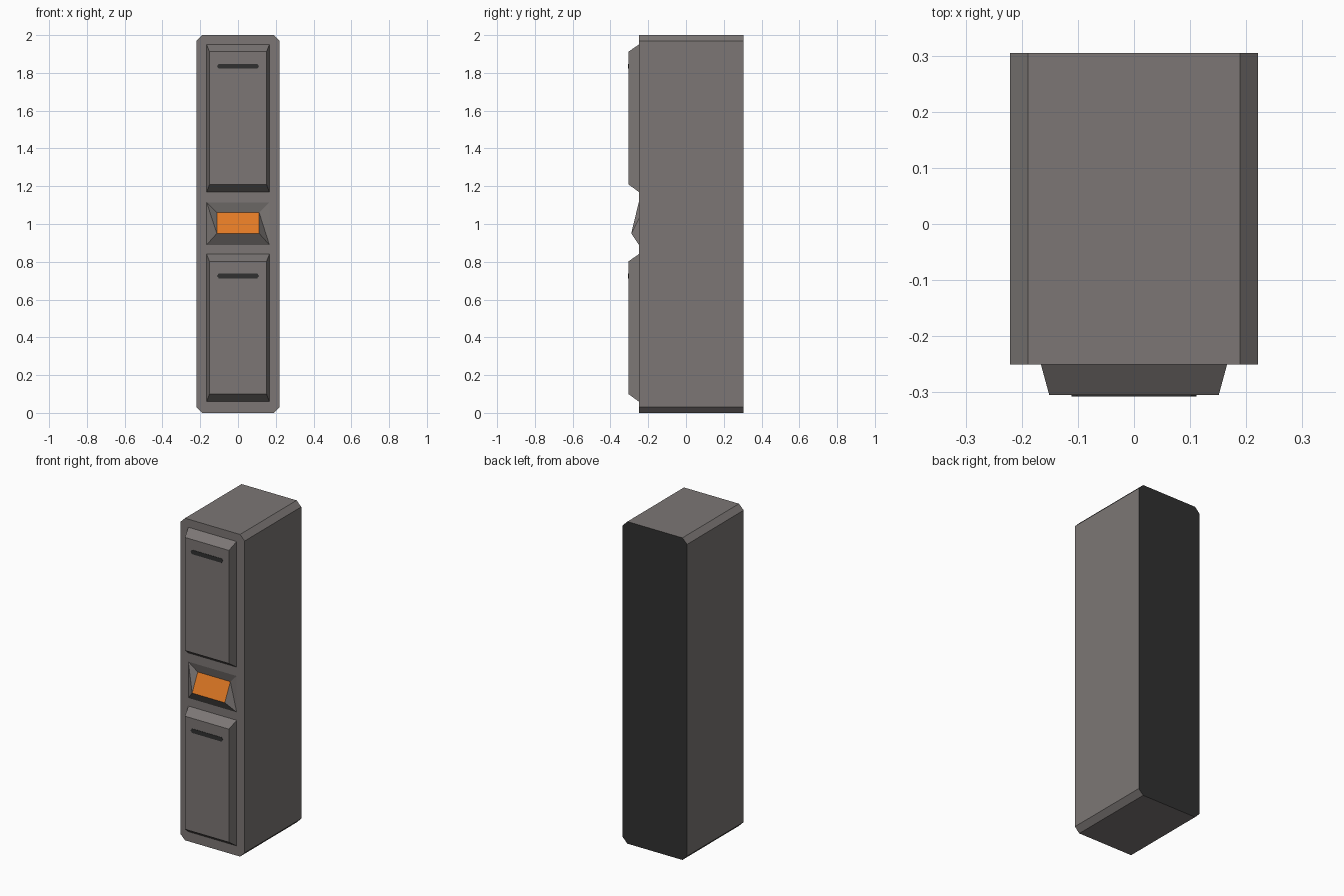
import bpy, bmesh

if "Cube" in bpy.data.objects:
    bpy.data.objects.remove(bpy.data.objects["Cube"])


def material(name, rgb):
    m = bpy.data.materials.new(name)
    m.diffuse_color = (*rgb, 1)
    m.use_nodes = True
    m.node_tree.nodes["Principled BSDF"].inputs["Base Color"].default_value = m.diffuse_color
    return m


GREY = material("warm grey", (0.20, 0.183, 0.177))
DARK = material("near black", (0.03, 0.03, 0.03))
ORANGE = material("orange", (0.75, 0.19, 0.018))


def add_object(name, bm, mats):
    me = bpy.data.meshes.new(name)
    bm.to_mesh(me)
    bm.free()
    for m in mats:
        me.materials.append(m)
    ob = bpy.data.objects.new(name, me)
    bpy.context.collection.objects.link(ob)
    return ob


def loft(name, rings, mats):
    """Closed solid through two rings of (x, y, z) points."""
    bm = bmesh.new()
    a, b = [[bm.verts.new(p) for p in r] for r in rings]
    n = len(a)
    bm.faces.new(a)
    bm.faces.new(b)
    for i in range(n):
        j = (i + 1) % n
        bm.faces.new((a[i], a[j], b[j], b[i]))
    bmesh.ops.recalc_face_normals(bm, faces=bm.faces)
    return add_object(name, bm, mats)


def rect(w, y, z0, z1):
    return [(-w, y, z0), (w, y, z0), (w, y, z1), (-w, y, z1)]


FRONT, BACK, FACE = -0.25, 0.305, -0.305

# Main casing: chamfered profile extruded front to back, dark rear face
w, h, c = 0.221, 2.0, 0.032
profile = [(-w, c), (-w + c, 0), (w - c, 0), (w, c),
           (w, h - c), (w - c, h), (-w + c, h), (-w, h - c)]
casing = loft("casing", [[(x, y, z) for x, z in profile] for y in (FRONT, BACK)],
              [GREY, DARK])
for p in casing.data.polygons:
    p.material_index = 1 if p.normal.y > 0.9 else 0

# Pocket in the casing for the light
pocket = loft("pocket_cutter", [rect(0.166, -0.35, 0.89, 1.115),
                                rect(0.166, -0.20, 0.89, 1.115)], [GREY])
pocket.hide_render = True
pocket.hide_viewport = True
cut = casing.modifiers.new("pocket", 'BOOLEAN')
cut.operation = 'DIFFERENCE'
cut.solver = 'EXACT'
cut.object = pocket

# Two raised doors, each with a thin pointed slot
for name, z in (("upper", 1.17), ("lower", 0.06)):
    loft(name + "_door", [rect(0.166, FRONT, z, z + 0.78),
                          rect(0.151, FACE, z + 0.04, z + 0.742)], [GREY])
    zc = z + 0.665
    slot = [(-0.111, zc), (-0.102, zc - 0.013), (0.102, zc - 0.013),
            (0.111, zc), (0.102, zc + 0.013), (-0.102, zc + 0.013)]
    loft(name + "_slot", [[(x, y, s) for x, s in slot]
                          for y in (FACE + 0.002, FACE - 0.002)], [DARK])

# Tilted light: orange face leaning back into the pocket, grey sloped surround
bm = bmesh.new()
o = [bm.verts.new(p) for p in rect(0.166, FRONT, 0.89, 1.115)]
t = [bm.verts.new(p) for p in [(-0.112, -0.29, 0.95), (0.112, -0.29, 0.95),
                               (0.112, -0.235, 1.06), (-0.112, -0.235, 1.06)]]
bm.faces.new(t).material_index = 1
for i in range(4):
    j = (i + 1) % 4
    bm.faces.new((o[i], o[j], t[j]))
    bm.faces.new((o[i], t[j], t[i]))
add_object("light_panel", bm, [GREY, ORANGE])
